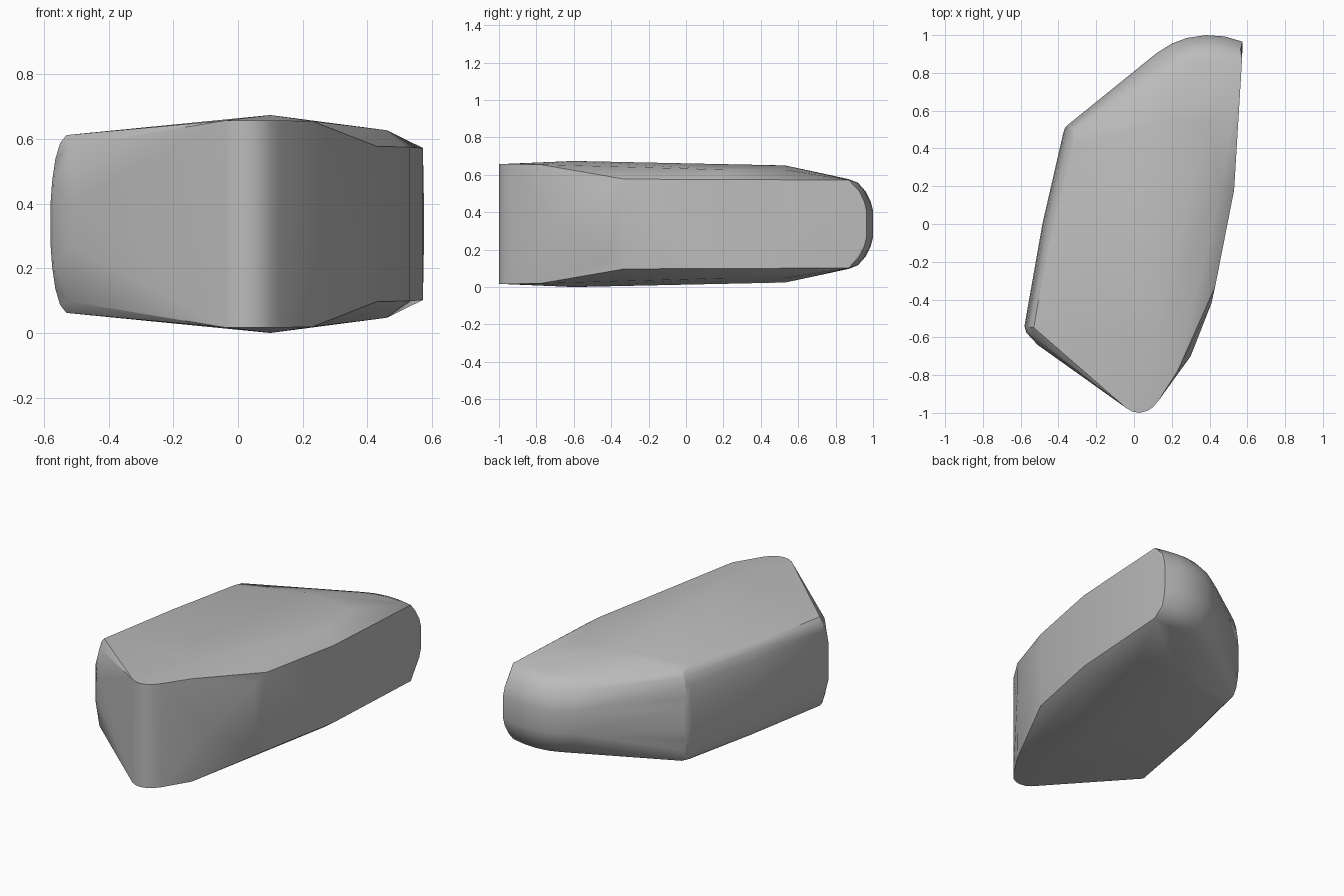
import bpy
import bmesh
import math
from mathutils import Vector

default_cube = bpy.data.objects.get("Cube")
if default_cube:
    bpy.data.objects.remove(default_cube, do_unlink=True)

MID_HEIGHT = 0.337
stone_points = []


def add_pair(x, y, half_height):
    """Add one point above the middle plane and its mirror image below."""
    for side in (-1, 1):
        stone_points.append(Vector((x, y, MID_HEIGHT + side * half_height)))


def add_rounded_edge(outline, profile):
    """Sweep an (inset, half height) profile along a counterclockwise outline."""
    for index, point in enumerate(outline):
        before = Vector(outline[max(index - 1, 0)])
        after = Vector(outline[min(index + 1, len(outline) - 1)])
        along = (after - before).normalized()
        inward = Vector((-along.y, along.x))
        for inset, half_height in profile:
            moved = Vector(point) + inward * inset
            add_pair(moved.x, moved.y, half_height)


# Rounded vertical nose at the front
for x, y in ((-0.04, -0.975), (-0.01, -0.993), (0.03, -1), (0.07, -0.99),
             (0.1, -0.97), (0.13, -0.935)):
    add_pair(x, y, 0.32)

# Big soft rounding at the back
back_outline = ((0.575, 0.965), (0.48, 0.993), (0.38, 1), (0.28, 0.985),
                (0.2, 0.955), (0.12, 0.905), (-0.35, 0.525))
back_profile = ((0, 0.07), (0.012, 0.12), (0.04, 0.175), (0.08, 0.22),
                (0.13, 0.24))
add_rounded_edge(back_outline, back_profile)

# Tight rounding along the long flank
flank_outline = ((-0.365, 0.51), (-0.375, 0.48), (-0.485, 0), (-0.58, -0.54))
flank_profile = ((0, 0.06), (0.005, 0.13), (0.015, 0.2), (0.03, 0.25),
                 (0.05, 0.275))
add_rounded_edge(flank_outline, flank_profile)

# Blunt corner between the flank and the nose
for x, y, half_height in ((-0.57, -0.575, 0.12), (-0.51, -0.64, 0.07),
                          (-0.52, -0.61, 0.24)):
    add_pair(x, y, half_height)

# Upright facets of the opposite wall
for x, y, half_height in ((0.3, -0.7, 0), (0.41, -0.42, 0.2),
                          (0.43, -0.33, 0.24), (0.53, 0.18, 0.238),
                          (0.572, 0.87, 0.235)):
    add_pair(x, y, half_height)

# Gently domed upper and lower plateaus
for x, y, half_height in ((0.1, -0.6, 0.337), (0.23, -0.78, 0.318),
                          (0.1, 0.53, 0.313), (0.46, 0.2, 0.29),
                          (-0.32, 0.42, 0.29), (0.4, 0.53, 0.29)):
    add_pair(x, y, half_height)

# Wrap the points in one closed convex surface
bm = bmesh.new()
for point in stone_points:
    bm.verts.new(point)
bmesh.ops.remove_doubles(bm, verts=bm.verts[:], dist=0.002)
hull = bmesh.ops.convex_hull(bm, input=bm.verts[:])
leftovers = {item for key in ("geom_interior", "geom_unused")
             for item in hull[key] if isinstance(item, bmesh.types.BMVert)}
bmesh.ops.delete(bm, geom=list(leftovers), context="VERTS")
bmesh.ops.recalc_face_normals(bm, faces=bm.faces[:])
mesh = bpy.data.meshes.new("stone")
bm.to_mesh(mesh)
bm.free()

stone = bpy.data.objects.new("stone", mesh)
bpy.context.collection.objects.link(stone)

# Plain grey surface
grey = bpy.data.materials.new("stone grey")
grey.use_nodes = True
colour = (0.5, 0.5, 0.5, 1)
grey.diffuse_color = colour
for node in grey.node_tree.nodes:
    if node.type == "BSDF_PRINCIPLED":
        node.inputs["Base Color"].default_value = colour
mesh.materials.append(grey)

# Smooth shading that keeps the sharp ridges
bpy.ops.object.select_all(action="DESELECT")
stone.select_set(True)
bpy.context.view_layer.objects.active = stone
bpy.ops.object.shade_smooth_by_angle(angle=math.radians(30))
